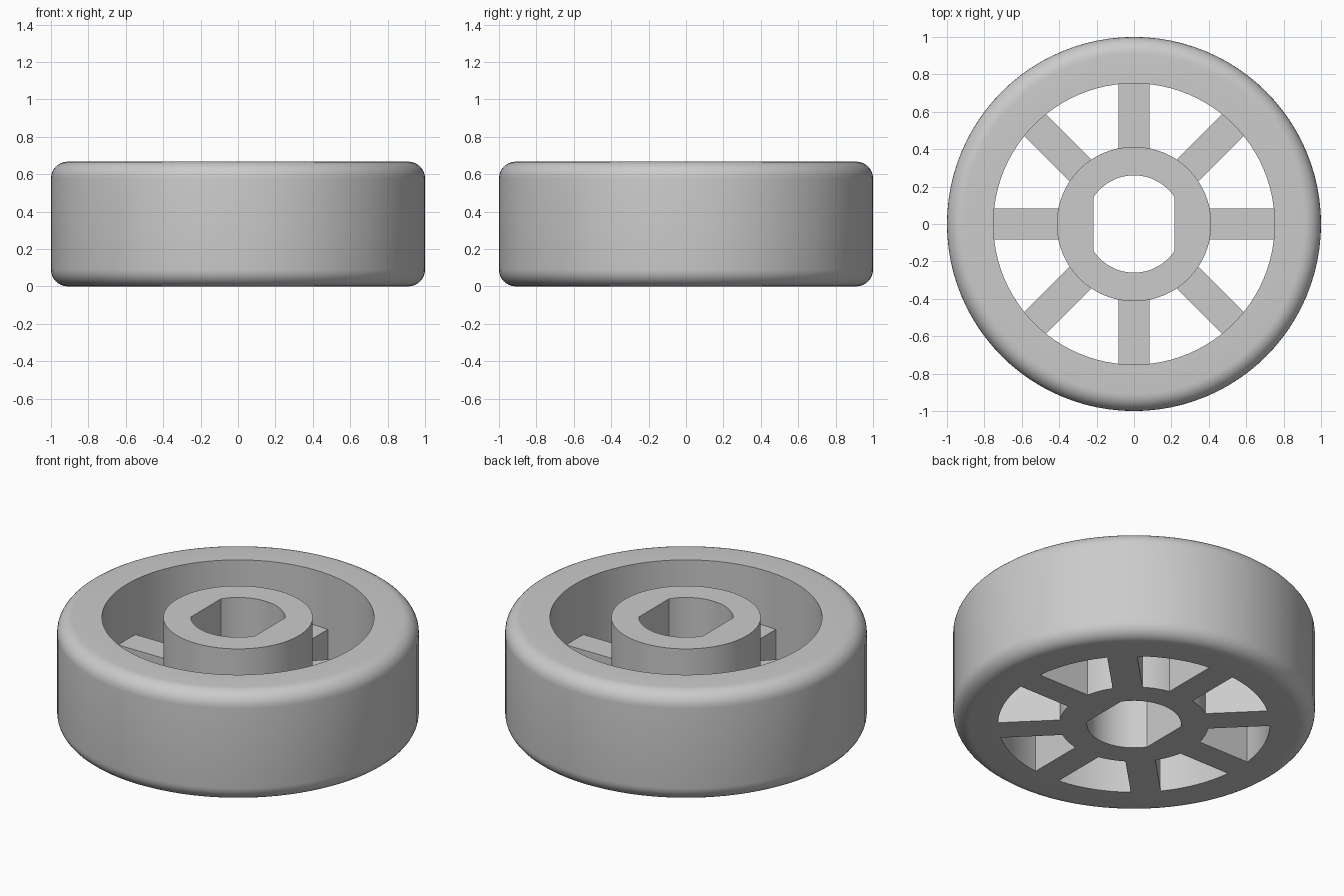
import bpy, bmesh
from math import sin, cos, pi, radians, asin

if "Cube" in bpy.data.objects:
    bpy.data.objects.remove(bpy.data.objects["Cube"])

HEIGHT, SEGMENTS = 0.667, 96
RIM_OUTER, RIM_INNER, FILLET = 1.0, 0.752, 0.09
HUB_RADIUS, BORE_RADIUS = 0.413, 0.26
FLAT = BORE_RADIUS * cos(radians(33.75))
SPOKE_HALF, SPOKE_TOP, SPOKES = 0.083, 0.33, 8

grey = bpy.data.materials.new("plastic grey")
grey.use_nodes = True
grey.diffuse_color = (0.6, 0.6, 0.6, 1)
grey.node_tree.nodes["Principled BSDF"].inputs["Base Color"].default_value = grey.diffuse_color


def finish(bm, name):
    bmesh.ops.recalc_face_normals(bm, faces=bm.faces)
    mesh = bpy.data.meshes.new(name)
    bm.to_mesh(mesh)
    bm.free()
    mesh.materials.append(grey)
    obj = bpy.data.objects.new(name, mesh)
    bpy.context.collection.objects.link(obj)
    bpy.ops.object.select_all(action="DESELECT")
    obj.select_set(True)
    bpy.context.view_layer.objects.active = obj
    bpy.ops.object.shade_smooth_by_angle(angle=radians(25))
    return obj


def circle(radius, z, limit=9):
    # Circle of points, optionally flattened at x = +-limit
    turns = [2 * pi * i / SEGMENTS for i in range(SEGMENTS)]
    return [(max(-limit, min(limit, radius * cos(t))), radius * sin(t), z) for t in turns]


def loft_ring(loops, name):
    # Joins successive loops into a closed ring
    bm = bmesh.new()
    rings = [[bm.verts.new(p) for p in loop] for loop in loops]
    for a, b in zip(rings, rings[1:] + rings[:1]):
        for i in range(SEGMENTS):
            j = (i + 1) % SEGMENTS
            bm.faces.new((a[i], a[j], b[j], b[i]))
    return finish(bm, name)


# Rim with rounded outer edges
profile = [(RIM_INNER, 0)]
for centre_z, start in ((FILLET, -pi / 2), (HEIGHT - FILLET, 0)):
    for k in range(9):
        t = start + k * pi / 16
        profile.append((RIM_OUTER - FILLET + FILLET * cos(t), centre_z + FILLET * sin(t)))
profile.append((RIM_INNER, HEIGHT))
loft_ring([circle(r, z) for r, z in profile], "rim")

# Hub with a double-flat bore
loft_ring([circle(HUB_RADIUS, 0), circle(HUB_RADIUS, HEIGHT),
           circle(BORE_RADIUS, HEIGHT, FLAT), circle(BORE_RADIUS, 0, FLAT)], "hub")


# Spokes, with ends curved to meet the hub and rim
def spoke_outline():
    points = []
    for radius, side in ((HUB_RADIUS, 1), (RIM_INNER, -1)):
        half = asin(SPOKE_HALF / radius)
        for k in range(-3, 4):
            t = -side * half * k / 3
            points.append((radius * cos(t), radius * sin(t)))
    return points


for n in range(SPOKES):
    turn = 2 * pi * n / SPOKES
    bm = bmesh.new()
    base = bm.faces.new([bm.verts.new((x, y, 0)) for x, y in spoke_outline()])
    top = bmesh.ops.extrude_face_region(bm, geom=[base], use_keep_orig=True)["geom"]
    bmesh.ops.translate(bm, vec=(0, 0, SPOKE_TOP),
                        verts=[v for v in top if isinstance(v, bmesh.types.BMVert)])
    finish(bm, f"spoke_{n + 1}").rotation_euler.z = turn
